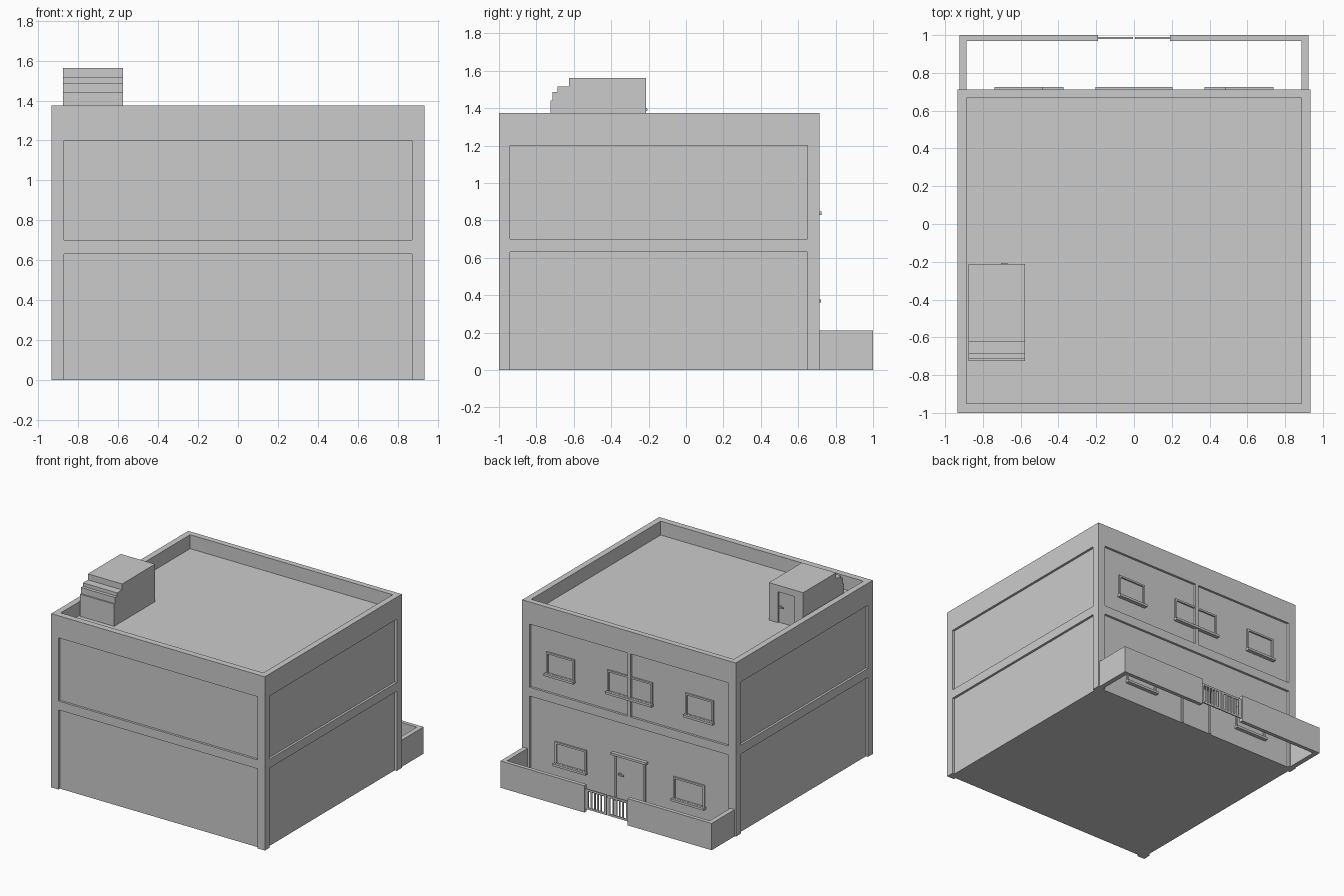
import bpy, bmesh

if "Cube" in bpy.data.objects:
    bpy.data.objects.remove(bpy.data.objects["Cube"])


def boxes(name, items):
    """One object made of boxes given as (x0, x1, y0, y1, z0, z1)."""
    bm = bmesh.new()
    for x0, x1, y0, y1, z0, z1 in items:
        vs = bmesh.ops.create_cube(bm, size=1)["verts"]
        for v in vs:
            v.co = (x1 if v.co.x > 0 else x0,
                    y1 if v.co.y > 0 else y0,
                    z1 if v.co.z > 0 else z0)
    me = bpy.data.meshes.new(name)
    bm.to_mesh(me)
    bm.free()
    ob = bpy.data.objects.new(name, me)
    bpy.context.collection.objects.link(ob)
    return ob


def carve(ob, items):
    """Subtract disjoint boxes from an object."""
    cutter = boxes("cutter", items)
    cutter.hide_render = True
    mod = ob.modifiers.new("carve", "BOOLEAN")
    mod.operation = "DIFFERENCE"
    mod.solver = "EXACT"
    mod.object = cutter
    bpy.context.view_layer.objects.active = ob
    bpy.ops.object.modifier_apply(modifier=mod.name)
    bpy.data.objects.remove(cutter)


W, Y0, Y1, H = 0.935, -1.0, 0.713, 1.375   # building extents
ROOF, D = 1.265, 0.018                     # roof deck height, panel depth
BACK = Y1 - D                              # recessed back wall plane
STOREYS = [(-0.1, 0.63), (0.70, 1.20)]

# Building with sunken roof and recessed wall panels
cuts = [(-0.887, 0.887, -0.95, 0.668, ROOF, 1.6)]
for z0, z1 in STOREYS:
    cuts.append((-0.872, 0.872, Y0 - 0.1, Y0 + D, z0, z1))
    cuts.append((W - D, W + 0.1, -0.94, 0.65, z0, z1))
    cuts.append((-W - 0.1, -W + D, -0.94, 0.65, z0, z1))
cuts.append((-0.872, 0.872, BACK, Y1 + 0.1, *STOREYS[0]))
for x0, x1 in ((-0.872, -0.013), (0.013, 0.872)):
    cuts.append((x0, x1, BACK, Y1 + 0.1, *STOREYS[1]))
building = boxes("building", [(-W, W, Y0, Y1, 0, H)])
carve(building, cuts)


# Windows: frame plus projecting sill
def window(name, x0, x1, z0, z1):
    t, f = 0.014, BACK + 0.012
    b = BACK - 0.01
    boxes(name + "_frame", [
        (x0, x0 + t, b, f, z0, z1), (x1 - t, x1, b, f, z0, z1),
        (x0 + t, x1 - t, b, f, z1 - t, z1),
        (x0 + t, x1 - t, b, f, z0, z0 + t)])
    boxes(name + "_sill", [(x0 - 0.006, x1 + 0.006, b, 0.725, z0 - 0.006, z0 + 0.012)])


for s, side in ((-1, "left"), (1, "right")):
    window("upper_window_" + side, *sorted((s * 0.487, s * 0.732)), 0.836, 1.015)
    window("lower_window_" + side, *sorted((s * 0.38, s * 0.655)), 0.143, 0.325)
window("upper_window_middle", -0.197, 0.197, 0.836, 1.015)

# Front door with frame, lintel and handle
boxes("door_leaf", [(-0.122, 0.122, BACK - 0.01, BACK + 0.004, 0, 0.355)])
boxes("door_frame", [(-0.137, -0.12, BACK - 0.01, BACK + 0.012, 0, 0.365),
                     (0.12, 0.137, BACK - 0.01, BACK + 0.012, 0, 0.365)])
boxes("door_lintel", [(-0.155, 0.155, BACK - 0.01, 0.723, 0.36, 0.378)])
boxes("door_handle", [(0.075, 0.095, BACK, BACK + 0.015, 0.205, 0.225),
                      (0.05, 0.095, BACK + 0.012, BACK + 0.02, 0.21, 0.22)])

# Stair house on the roof: stepped profile extruded across x
profile = [(-0.213, ROOF), (-0.213, 1.562), (-0.625, 1.562), (-0.625, 1.515),
           (-0.687, 1.515), (-0.687, 1.488), (-0.713, 1.488), (-0.713, 1.44),
           (-0.725, 1.44), (-0.725, ROOF)]
bm = bmesh.new()
face = bm.faces.new([bm.verts.new((-0.877, y, z)) for y, z in profile])
ext = bmesh.ops.extrude_face_region(bm, geom=[face])["geom"]
bmesh.ops.translate(bm, vec=(0.3, 0, 0),
                    verts=[g for g in ext if isinstance(g, bmesh.types.BMVert)])
bmesh.ops.recalc_face_normals(bm, faces=bm.faces)
mesh = bpy.data.meshes.new("stair_house")
bm.to_mesh(mesh)
bm.free()
stair = bpy.data.objects.new("stair_house", mesh)
bpy.context.collection.objects.link(stair)
carve(stair, [(-0.80, -0.655, -0.225, -0.1, ROOF - 0.1, 1.51)])
boxes("roof_door_handle", [(-0.685, -0.67, -0.228, -0.208, 1.385, 1.4),
                           (-0.705, -0.67, -0.212, -0.206, 1.388, 1.397)])

# Yard wall, mirrored
FH = 0.212
for s, side in ((-1, "left"), (1, "right")):
    boxes("yard_wall_" + side, [
        (*sorted((s * 0.887, s * 0.925)), Y1 - 0.005, 0.97, 0, FH),
        (*sorted((s * 0.19, s * 0.925)), 0.97, 1.0, 0, FH)])

    # Gate leaf: side stiles, rails and bars
    g0, g1, za, zb = 0.98, 0.989, 0.025, 0.185
    parts = [(*sorted((s * 0.165, s * 0.19)), g0, g1, za, zb),
             (*sorted((s * 0.004, s * 0.025)), g0, g1, za, zb)]
    for z in (za, zb - 0.015):
        parts.append((*sorted((s * 0.025, s * 0.165)), g0, g1, z, z + 0.015))
    for i in range(4):
        c = s * (0.053 + 0.028 * i)
        parts.append((c - 0.006, c + 0.006, g0 + 0.001, g1 - 0.001, za + 0.015, zb - 0.015))
    boxes("gate_leaf_" + side, parts)
